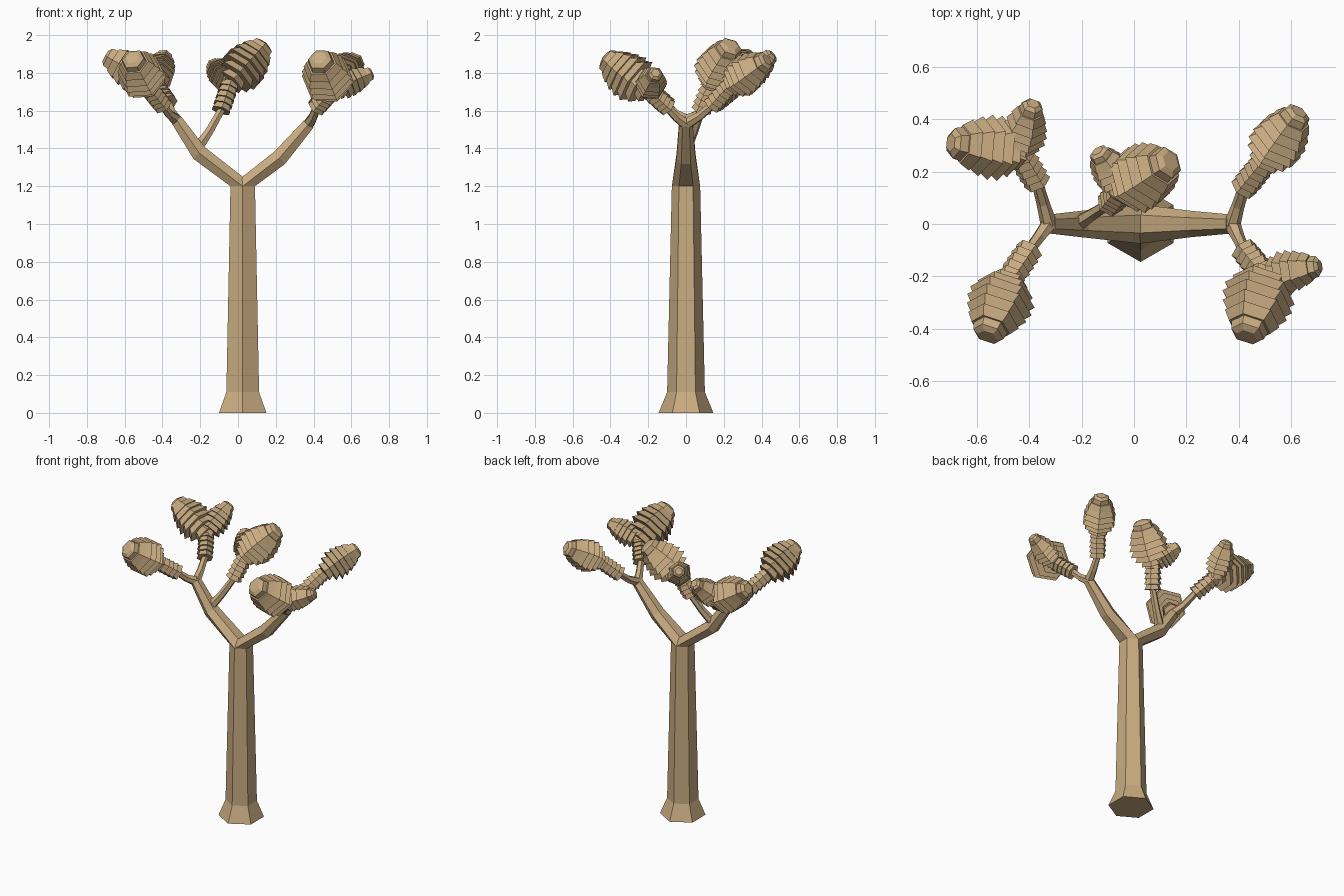
import bpy, bmesh
from math import cos, sin, tau
from mathutils import Vector

if "Cube" in bpy.data.objects:
    bpy.data.objects.remove(bpy.data.objects["Cube"])

tan = bpy.data.materials.new("tan_bark")
tan.diffuse_color = (0.58, 0.41, 0.22, 1)
tan.use_nodes = True
tan.node_tree.nodes["Principled BSDF"].inputs["Base Color"].default_value = tan.diffuse_color


def skin(name, stations):
    """Hexagonal skin through (point, direction, radius) stations, capped."""
    bm = bmesh.new()
    rings = []
    for p, d, r in stations:
        d = Vector(d).normalized()
        v = Vector((0, 1, 0)) - d * d.y
        v.normalize()
        u = v.cross(d)
        rings.append([bm.verts.new(Vector(p) + r * (v * cos(tau * i / 6) + u * sin(tau * i / 6)))
                      for i in range(6)])
    for a, b in zip(rings, rings[1:]):
        for i in range(6):
            j = (i + 1) % 6
            bm.faces.new((a[i], a[j], b[j], b[i]))
    bm.faces.new(rings[0])
    bm.faces.new(rings[-1])
    bmesh.ops.recalc_face_normals(bm, faces=bm.faces)
    me = bpy.data.meshes.new(name)
    bm.to_mesh(me)
    bm.free()
    me.materials.append(tan)
    ob = bpy.data.objects.new(name, me)
    bpy.context.collection.objects.link(ob)
    return ob


def limb(name, points, radii, first_dir=None):
    """Tapering branch; each ring follows the averaged path direction."""
    pts = [Vector(p) for p in points]
    st = []
    for i, p in enumerate(pts):
        d = pts[min(i + 1, len(pts) - 1)] - pts[max(i - 1, 0)]
        if i == 0 and first_dir:
            d = Vector(first_dir)
        st.append((p, d, radii[i]))
    skin(name, st)


def leaves(name, base, tip, radii, cap=None):
    """Stacked drooping hexagonal collars, each flaring back toward the base."""
    a, b = Vector(base), Vector(tip)
    d = b - a
    end = 0.84 if cap else 1.0
    step = end / len(radii)
    st = []
    for i, r in enumerate(radii):
        st.append((a + d * step * i, d, r))
        st.append((a + d * step * (i + 1), d, r * 0.76))
    if cap:
        st += [(a + d * 0.84, d, cap), (a + d * 0.95, d, cap * 0.9), (b, d, cap * 0.55)]
    skin(name, st)


# Trunk with flared foot
Z = (0, 0, 1)
skin("trunk", [((0.025, 0, z), Z, r) for z, r in ((0, 0.145), (0.11, 0.1), (1.2, 0.075))])

# Two main limbs
top = (0.025, 0, 1.2)
fork_r, fork_l = (0.375, 0, 1.53), (-0.325, 0, 1.55)
limb("right_limb", [top, (0.22, 0, 1.35), fork_r], [0.075, 0.05, 0.036], Z)
limb("left_limb", [top, (-0.205, 0, 1.375), fork_l], [0.075, 0.05, 0.036], Z)

# Twigs: start, leaf-stem base, leaf-stem end, then heads (tip, radius)
twigs = {
    "right_back": (fork_r, (0.42, 0.14, 1.63), (0.5, 0.24, 1.74),
                   [((0.63, 0.43, 1.87), 0.115)]),
    "right_front": (fork_r, (0.42, -0.1, 1.62), (0.5, -0.2, 1.71),
                    [((0.43, -0.43, 1.88), 0.14), ((0.71, -0.16, 1.8), 0.085)]),
    "left_back": (fork_l, (-0.37, 0.16, 1.64), (-0.44, 0.28, 1.74),
                  [((-0.7, 0.31, 1.89), 0.125), ((-0.385, 0.46, 1.9), 0.09)]),
    "left_front": (fork_l, (-0.4, -0.1, 1.63), (-0.48, -0.22, 1.73),
                   [((-0.56, -0.43, 1.88), 0.13)]),
    "middle": ((-0.215, 0, 1.4), (-0.09, 0.08, 1.6), (-0.04, 0.14, 1.75),
               [((0.14, 0.24, 1.95), 0.135), ((-0.14, 0.28, 1.85), 0.085)]),
}
profile = (0.6, 0.85, 1.0, 1.0, 0.92, 0.78)
for side, (start, base, end, heads) in twigs.items():
    s, b, e = Vector(start), Vector(base), Vector(end)
    mid = s.lerp(b, 0.5) - Vector((0, 0, 0.01))
    limb(side + "_twig", [s, mid, b, b.lerp(e, 0.3)], [0.032, 0.025, 0.022, 0.022])
    leaves(side + "_leaf_stem", b, e, (0.055, 0.057, 0.057, 0.057, 0.055))
    for k, (tip, r) in enumerate(heads):
        leaves(f"{side}_leaf_head_{k + 1}", e, tip, [r * f for f in profile], r * 0.52)
